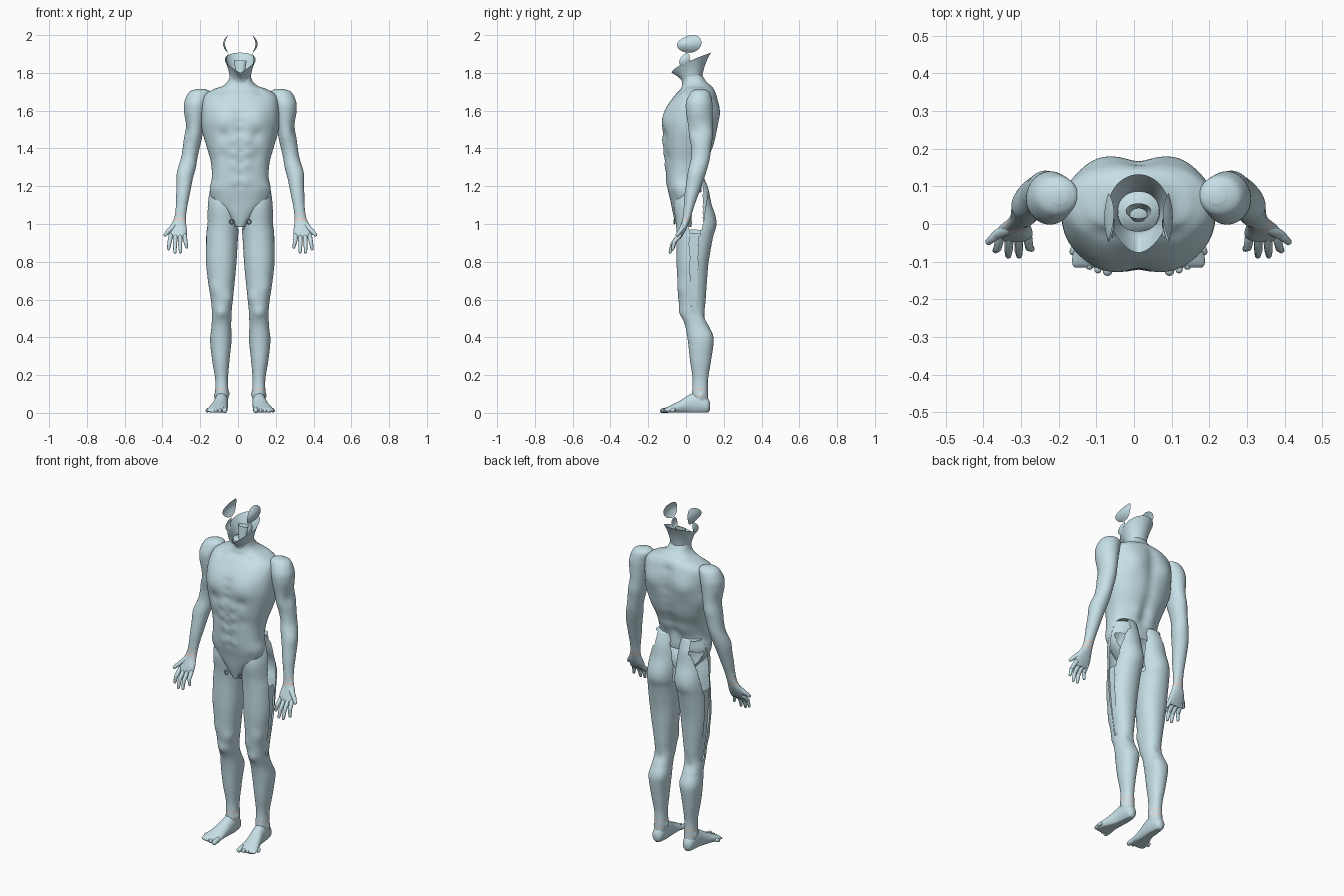
import bpy, bmesh, math
from mathutils import Vector

OFF = 0.012  # the body stands slightly right of the origin


def material(name, col):
    m = bpy.data.materials.new(name)
    m.diffuse_color = (*col, 1)
    return m


BLUE = material("pale_blue", (0.56, 0.74, 0.79))
PINK = material("pale_pink", (0.80, 0.62, 0.58))


def finish(name, bm, mirror, bands=()):
    for f in bm.faces:
        f.smooth = True
        z = f.calc_center_median().z
        f.material_index = int(any(a < z < b for a, b in bands))
    me = bpy.data.meshes.new(name)
    bm.to_mesh(me)
    bm.free()
    me.materials.append(BLUE)
    me.materials.append(PINK)
    ob = bpy.data.objects.new(name, me)
    ob.location.x = OFF
    bpy.context.collection.objects.link(ob)
    if mirror:
        md = ob.modifiers.new("mirror", 'MIRROR')
        md.use_mirror_merge = False
    return ob


def surface(name, f, nu, nv, mirror=False, wrap=True, cap=False, bumps=(), cut=None, bands=()):
    """Grid of f(u, v), with soft muscle bumps and an optional cut-away region."""
    bm = bmesh.new()
    cols = nu if wrap else nu + 1
    g = [[bm.verts.new(f(i / nu, j / nv)) for i in range(cols)] for j in range(nv + 1)]
    for j in range(nv):
        for i in range(nu):
            k = (i + 1) % cols
            bm.faces.new((g[j][i], g[j][k], g[j + 1][k], g[j + 1][i]))
    if cap:
        bm.faces.new(g[0])
        bm.faces.new(g[-1])
    bmesh.ops.recalc_face_normals(bm, faces=bm.faces)
    bm.normal_update()
    for v in bm.verts:
        d = sum(a * math.exp(-(v.co - Vector((x, y, z))).length_squared / r ** 2)
                for x, y, z, r, a in bumps)
        v.co += v.normal * d
    if cut:
        gone = [q for q in bm.faces if cut(q.calc_center_median())]
        bmesh.ops.delete(bm, geom=gone, context='FACES')
    return finish(name, bm, mirror, bands)


def spline(rows, t):
    """Catmull-Rom through rows of numbers, t in 0..1."""
    s = t * (len(rows) - 1)
    i = min(int(s), len(rows) - 2)
    s -= i
    a, b, c, d = (rows[max(0, min(len(rows) - 1, i + k))] for k in (-1, 0, 1, 2))
    return [q + 0.5 * s * (r - p + s * (2 * p - 5 * q + 4 * r - w + s * (3 * (q - r) + w - p)))
            for p, q, r, w in zip(a, b, c, d)]


def loft(name, rows, n=80, nv=120, p=2.0, axis='z', floor=None, **kw):
    """rows: (position on axis, centre a, centre b, half-width a, half-width b)"""
    def f(u, v):
        t, a, b, ra, rb = spline(rows, v)
        c, s = math.cos(u * math.tau), math.sin(u * math.tau)
        a += ra * math.copysign(abs(c) ** (2 / p), c)
        b += rb * math.copysign(abs(s) ** (2 / p), s)
        if floor is not None:
            b = max(b, floor)
        return (a, b, t) if axis == 'z' else (a, t, b)
    return surface(name, f, n, nv, cap=True, **kw)


def both(bumps):
    return [(s * x, y, z, r, a) for x, y, z, r, a in bumps for s in (1, -1)]


def digits(name, chains, seg=12):
    """Tapered rounded fingers or toes: chains of (x, y, z, radius)."""
    bm = bmesh.new()
    for ch in chains:
        for a, b in zip(ch, ch[1:]):
            vs = []
            for x, y, z, r in (a, b):
                ret = bmesh.ops.create_uvsphere(bm, u_segments=seg, v_segments=8, radius=r)
                bmesh.ops.translate(bm, verts=ret['verts'], vec=(x, y, z))
                vs += ret['verts']
            h = bmesh.ops.convex_hull(bm, input=vs)
            junk = {e for e in h['geom_interior'] + h['geom_unused'] if isinstance(e, bmesh.types.BMVert)}
            bmesh.ops.delete(bm, geom=list(junk), context='VERTS')
    return finish(name, bm, True)


# Torso with chest, stomach, shoulder-blade and spine relief
relief = both([(.09, -.12, 1.56, .065, .012), (.09, -.12, 1.472, .03, -.008),
               (.1, .16, 1.58, .06, .014), (.17, .06, 1.5, .06, .008),
               (.05, .1, 1.3, .045, .008), (.09, -.1, 1.36, .03, -.004),
               (.10, -.03, 1.70, .03, -.006), (.13, -.08, 1.14, .03, -.004)])
relief += both([(.034, -.115, z, .025, .006) for z in (1.44, 1.375, 1.31, 1.22)])
relief += [(0, -.13, 1.49 + .05 * i, .025, -.009) for i in range(4)]
relief += [(0, -.11, 1.2 + .06 * i, .014, -.005) for i in range(5)]
relief += [(0, .16 - .002 * (7 - i) ** 2 * .7, 1.28 + .055 * i, .035, -.011) for i in range(8)]
loft("torso", [(1.79, 0, .032, .054, .052), (1.755, 0, .045, .066, .062),
               (1.73, 0, .056, .095, .078), (1.712, 0, .06, .145, .09),
               (1.68, 0, .052, .19, .112), (1.62, 0, .037, .203, .138),
               (1.55, 0, .025, .203, .146), (1.49, 0, .021, .196, .144),
               (1.41, 0, .014, .178, .133), (1.33, 0, .001, .156, .111),
               (1.25, 0, -.01, .15, .095), (1.18, 0, -.007, .161, .089),
               (1.12, 0, -.006, .14, .076), (1.05, 0, -.008, .075, .06),
               (.985, 0, -.01, .025, .04)],
     n=120, nv=150, p=2.35, bumps=relief, cut=lambda c: c.z < 1.17 and c.y > .03)


# Neck sheath: flared collar, low at the throat and high at the nape
def neck(u, v):
    c, s = math.cos(u * math.tau), math.sin(u * math.tau)
    rim = 1.80 + .107 * ((1 + s) / 2) ** .6
    k = v * v
    front = .05 if s < 0 else .03
    return ((.054 + .028 * k) * c * (1 if s > 0 else 1 - .25 * k * s * s),
            .032 + .006 * k + (.052 + (front + .012) * k) * s, 1.745 + (rim - 1.745) * v)


surface("neck_sheath", neck, 72, 24)
loft("throat_tube", [(1.73, 0, .02, .02, .02), (1.80, 0, .025, .024, .018),
                     (1.865, 0, .035, .034, .02)], n=32, nv=16,
     cut=lambda c: c.z > 1.864)


# Thin leaf-shaped sheets at the temples and cheeks
def leaf(cx, cy, cz, ry, rz, bend):
    def f(u, v):
        a, b = v * math.cos(u * math.tau), v * math.sin(u * math.tau)
        return (cx - bend * b * b - .4 * bend * a * a, cy + ry * a + .01 * b, cz + rz * b * (1 + .15 * a))
    return f


surface("temple_sheet", leaf(.091, .017, 1.953, .064, .046, .026), 40, 10, mirror=True)
surface("cheek_sheet", leaf(.076, -.008, 1.868, .026, .036, .014), 32, 8, mirror=True)

# Arms running into the palms
loft("arm", [(1.715, .208, .075, .022, .022), (1.698, .216, .075, .055, .05),
             (1.65, .231, .07, .062, .068), (1.60, .236, .07, .057, .07),
             (1.52, .24, .075, .047, .063), (1.44, .253, .08, .046, .054),
             (1.36, .268, .078, .043, .05), (1.30, .281, .065, .046, .049),
             (1.24, .293, .05, .042, .045), (1.16, .303, .03, .036, .037),
             (1.09, .311, .015, .03, .027), (1.03, .319, .003, .031, .021),
             (.98, .329, -.014, .044, .019), (.94, .331, -.032, .047, .015),
             (.922, .33, -.038, .042, .009)],
     n=56, mirror=True, bands=[(1.022, 1.03), (1.05, 1.056)],
     bumps=[(.28, .06, 1.6, .05, .006), (.24, .02, 1.46, .04, .006),
            (.255, .13, 1.47, .05, .006), (.29, .04, 1.49, .03, -.006),
            (.33, .03, 1.27, .04, .006), (.30, -.035, .965, .025, .005)])

tips = [(.367, .380, -.070, .868), (.343, .346, -.084, .851), (.318, .317, -.084, .852), (.295, .284, -.066, .878)]
fingers = [[(kx, -.033, .94, .0125), ((kx + tx) / 2 + .001, -.012 + (ty - .033) / 2, (z + .94) / 2, .011),
            (tx, ty, z, .008)] for kx, tx, ty, z in tips]
fingers.append([(.345, -.01, .995, .016), (.379, -.03, .963, .0125), (.398, -.047, .943, .009)])
digits("fingers", fingers)


# Legs: thigh shell slit open along the outer side, with buttock above
def slit(c):
    if c.z > .97 and c.x < .03 and -.01 < c.y < .09:
        return True
    mid = .042 + .02 * max(0, (c.z - .9) / .2)
    w = .011 + .035 * (c.z - .53) * (1.6 if c.z > .97 else 1)
    return c.z > .53 and c.x > .11 and abs(c.y - mid) < w


loft("leg", [(1.245, .085, .05, .058, .045), (1.18, .088, .04, .074, .08),
             (1.10, .087, .035, .085, .098), (1.00, .091, .05, .086, .103),
             (.93, .097, .046, .085, .096), (.80, .101, .035, .081, .085),
             (.70, .1, .033, .071, .078), (.60, .098, .033, .058, .071),
             (.53, .098, .036, .052, .064), (.46, .1, .058, .052, .062),
             (.38, .103, .077, .056, .067), (.28, .103, .077, .046, .056),
             (.18, .099, .076, .034, .041), (.10, .098, .074, .035, .042),
             (.04, .1, .074, .032, .046)],
     n=96, nv=150, p=2.15, mirror=True, cut=slit, bands=[(.09, .097), (.125, .131), (.15, .155)],
     bumps=[(.09, .14, 1.03, .07, .01), (.1, -.035, .53, .028, .008),
            (.065, .13, .41, .04, .007), (.14, .13, .41, .04, .005),
            (.06, -.02, .61, .035, .007), (.14, -.03, .66, .04, .005),
            (.1, .1, .5, .03, -.008), (.063, .07, .1, .015, .006), (.133, .08, .09, .015, .006)])

# Flat outer thigh band lying inside the slit
surface("thigh_band", lambda u, v: (.141 + .03 * math.sin(v * 1.75) ** .8, .042 + (u - .5) * (.024 + .04 * v), .52 + .43 * v),
        6, 30, mirror=True, wrap=False)

# Feet with toes
loft("foot", [(.128, .1, .035, .012, .018), (.112, .1, .04, .03, .04),
              (.06, .1, .05, .036, .058), (.02, .103, .045, .038, .052),
              (-.03, .112, .03, .044, .036), (-.08, .121, .018, .053, .022),
              (-.105, .124, .013, .052, .014), (-.115, .124, .01, .046, .008)],
     n=48, nv=50, axis='y', floor=.002, mirror=True)
digits("toes", [[(.082 + .021 * i + (.004 if i else 0), -.09 + .006 * i, .016, .015 if i == 0 else .011),
                 (.082 + .022 * i + (.004 if i else 0), -.125 + .004 * i * i * .8, .012, .013 if i == 0 else .0095)]
                for i in range(5)])

# Small rings at the groin
surface("groin_ring", lambda u, v: (
    .045 + (.011 + .003 * math.cos(v * math.tau)) * math.cos(u * math.tau), -.062 + .003 * math.sin(v * math.tau),
    1.012 + (.011 + .003 * math.cos(v * math.tau)) * math.sin(u * math.tau)), 24, 8, mirror=True)
